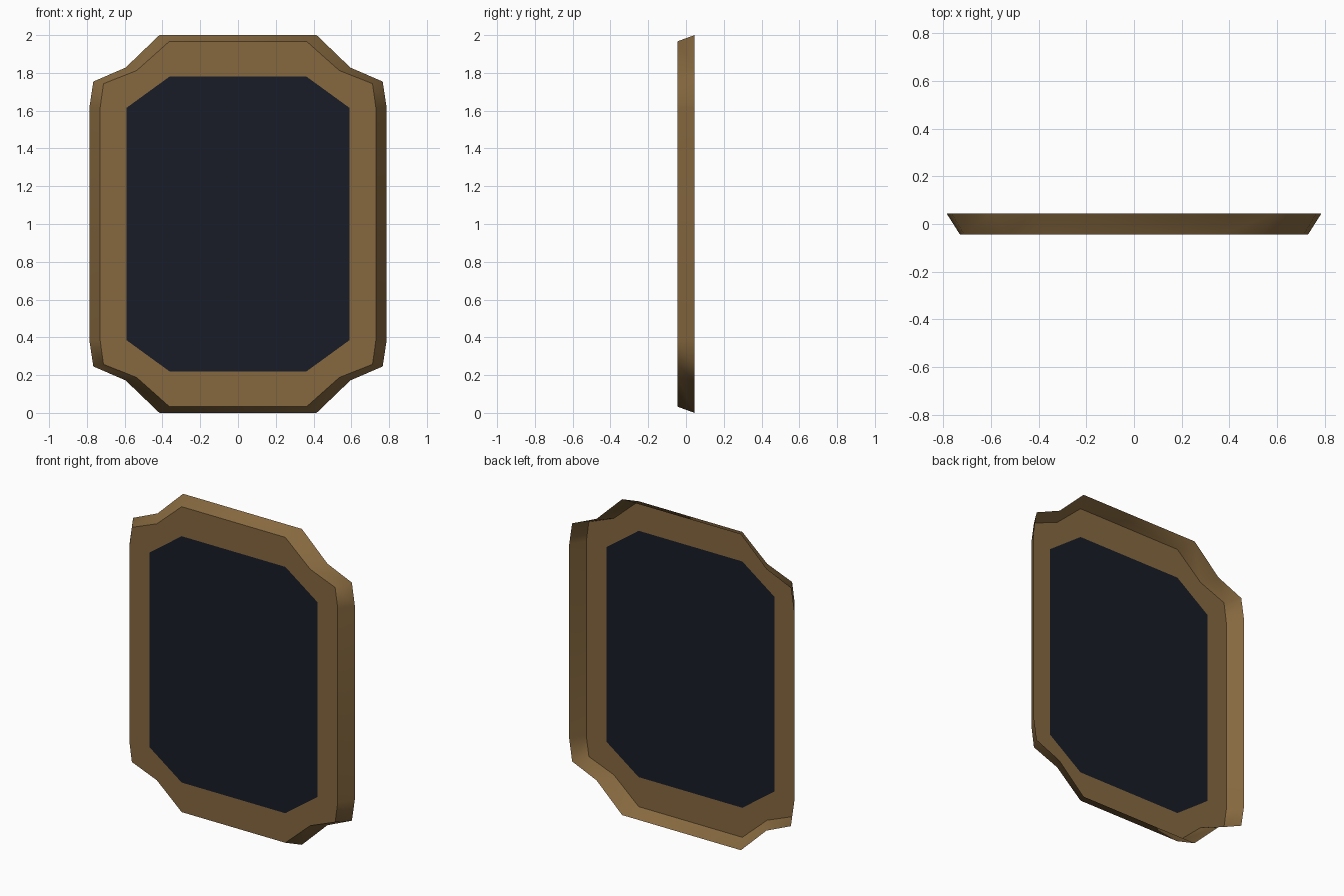
import bpy

if "Cube" in bpy.data.objects:
    bpy.data.objects.remove(bpy.data.objects["Cube"])

DEPTH = 0.045  # half thickness


def full_loop(quarter):
    """Mirror a top-right quarter outline into a closed clockwise loop."""
    q, r = quarter, quarter[::-1]
    return (q + [(x, -z) for x, z in r]
            + [(-x, -z) for x, z in q] + [(-x, z) for x, z in r])


def make_object(name, verts, faces, color):
    mesh = bpy.data.meshes.new(name)
    mesh.from_pydata(verts, [], faces)
    mat = bpy.data.materials.new(name + "_paint")
    mat.diffuse_color = color
    mat.use_nodes = True
    mat.node_tree.nodes["Principled BSDF"].inputs["Base Color"].default_value = mat.diffuse_color
    mesh.materials.append(mat)
    obj = bpy.data.objects.new(name, mesh)
    obj.location.z = 1.0
    bpy.context.collection.objects.link(obj)
    return mesh


# Quarter outlines (x, z from the centre)
back = full_loop([(0.416, 1.0), (0.595, 0.828), (0.766, 0.754), (0.787, 0.615)])
front = full_loop([(0.363, 0.967), (0.537, 0.812), (0.712, 0.743), (0.73, 0.615)])
opening = full_loop([(0.363, 0.78), (0.59, 0.615)])

# Frame: flat front ring plus a flared skirt, open at the back
n, m = len(front), len(opening)
verts = ([(x, -DEPTH, z) for x, z in front] + [(x, DEPTH, z) for x, z in back]
         + [(x, -DEPTH, z) for x, z in opening])
skirt, ring = [], []
for i in range(n):
    j = (i + 1) % n
    skirt.append((i, j, n + j, n + i))
    a, b = 2 * n + ((i + 1) // 2) % m, 2 * n + ((i + 2) // 2) % m
    a, b = 2 * n + i // 2, 2 * n + j // 2
    ring.append((j, i, a) if a == b else (j, i, a, b))
frame = make_object("frame", verts, skirt + ring, (0.24, 0.14, 0.05, 1))

# Smooth skirt, crisp front rim
for poly in frame.polygons:
    poly.use_smooth = poly.index < n
for edge in frame.edges:
    edge.use_edge_sharp = all(v < n for v in edge.vertices)

# Dark panel filling the opening
make_object("panel", [(x, -DEPTH, z) for x, z in opening],
            [tuple(reversed(range(m)))], (0.01, 0.012, 0.02, 1))
